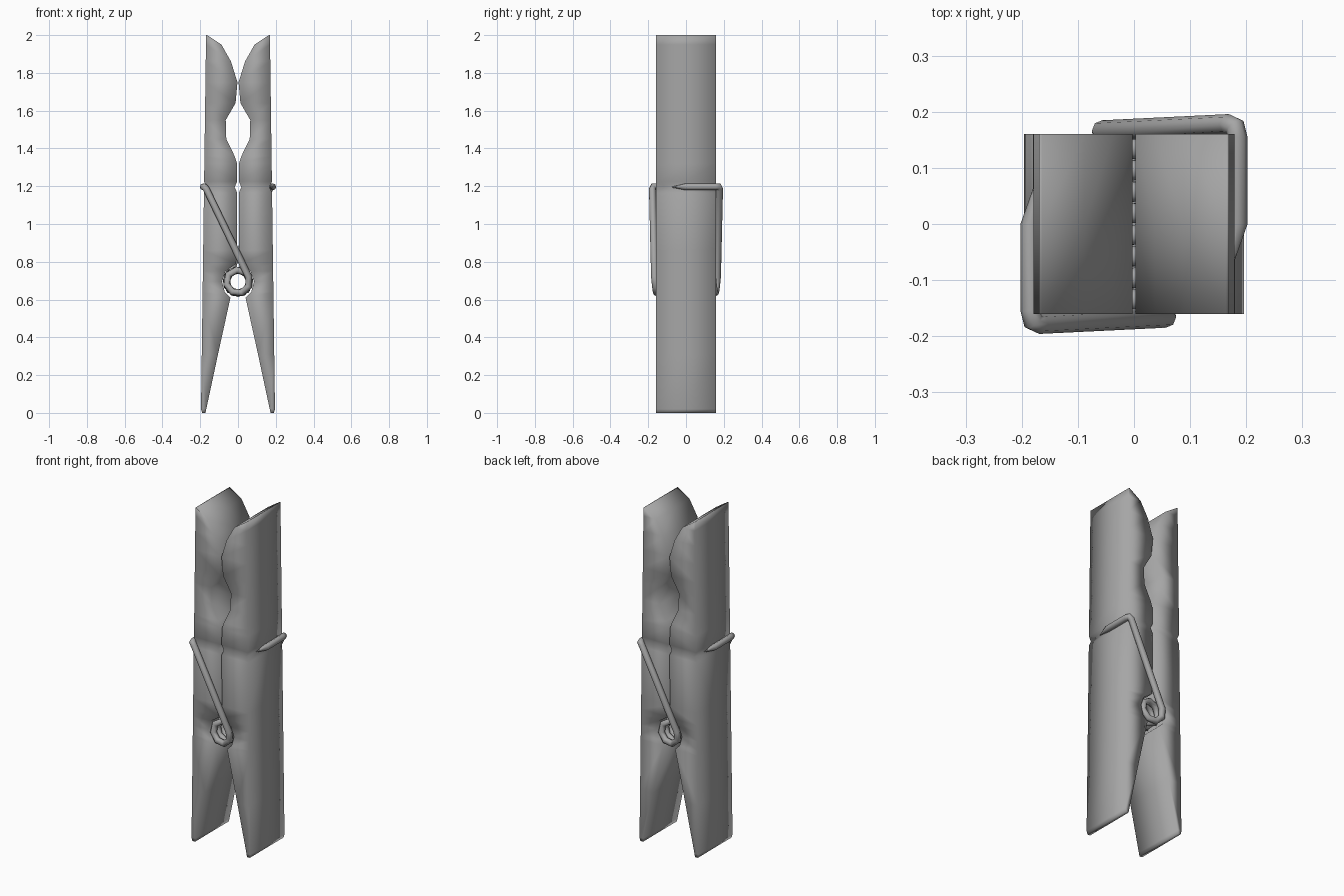
import bpy, bmesh
from math import sin, cos, radians

if "Cube" in bpy.data.objects:
    bpy.data.objects.remove(bpy.data.objects["Cube"])

# Dark grey shared by wood and wire
grey = bpy.data.materials.new("dark_grey")
grey.diffuse_color = (0.38, 0.38, 0.38, 1)
grey.use_nodes = True
grey.node_tree.nodes["Principled BSDF"].inputs["Base Color"].default_value = grey.diffuse_color


def outer_x(z):
    return 0.196 - 0.0135 * z


# Wooden half: rows of (height, inner x, optional outer x) lofted along z
rows = [
    (0.00, 0.172, 0.190), (0.02, 0.168), (0.31, 0.106), (0.61, 0.040),
    (0.64, 0.070), (0.695, 0.085), (0.75, 0.066), (0.79, 0.010),
    (0.86, 0.005), (1.165, 0.004), (1.195, 0.018, 0.166), (1.225, 0.004),
    (1.32, 0.005), (1.36, 0.018), (1.45, 0.062), (1.55, 0.065),
    (1.64, 0.013), (1.75, 0.003), (1.86, 0.037), (1.95, 0.088),
    (2.00, 0.164),
]
HALF_DEPTH = 0.16

bm = bmesh.new()
loops = []
for row in rows:
    z, xi = row[:2]
    xo = row[2] if len(row) > 2 else outer_x(z)
    ring = [(xi, -HALF_DEPTH), (xo, -HALF_DEPTH), (xo, 0),
            (xo, HALF_DEPTH), (xi, HALF_DEPTH), (xi, 0)]
    loops.append([bm.verts.new((x, y, z)) for x, y in ring])
for a, b in zip(loops, loops[1:]):
    for i in range(6):
        j = (i + 1) % 6
        bm.faces.new((a[i], a[j], b[j], b[i]))
# End caps as two quads each
for ring in (loops[0], loops[-1]):
    bm.faces.new((ring[0], ring[1], ring[2], ring[5]))
    bm.faces.new((ring[5], ring[2], ring[3], ring[4]))
bmesh.ops.recalc_face_normals(bm, faces=bm.faces)
for f in bm.faces:
    f.smooth = True
mesh = bpy.data.meshes.new("wooden_halves")
bm.to_mesh(mesh)
bm.free()
mesh.materials.append(grey)
wood = bpy.data.objects.new("wooden_halves", mesh)
bpy.context.collection.objects.link(wood)
wood.modifiers.new("other_half", "MIRROR").use_axis[0] = True

# Spring wire: one arm, the coil, then the same arm turned half a turn about z
COIL_Z, COIL_R, COIL_Y, WIRE_R = 0.695, 0.062, 0.166, 0.018
arm = [
    (-0.174, 0.075, 1.195, 0.1), (-0.184, 0.0, 1.197, 1),
    (-0.184, -0.155, 1.197, 1), (-0.180, -0.174, 1.198, 1),
    (-0.168, -0.178, 1.185, 1),
]
start, sweep, steps = 24, 360 * 9 - 132, 65
coil = []
for i in range(steps + 1):
    t = i / steps
    a = radians(start - sweep * t)
    coil.append((COIL_R * cos(a), COIL_Y * (2 * t - 1), COIL_Z + COIL_R * sin(a), 1.05))
path = arm + coil + [(-x, -y, z, r) for x, y, z, r in reversed(arm)]

curve = bpy.data.curves.new("spring_wire", "CURVE")
curve.dimensions = "3D"
curve.bevel_depth = WIRE_R
curve.bevel_resolution = 2
curve.use_fill_caps = True
curve.materials.append(grey)
spline = curve.splines.new("POLY")
spline.points.add(len(path) - 1)
for p, (x, y, z, r) in zip(spline.points, path):
    p.co = (x, y, z, 1)
    p.radius = r
spline.use_smooth = True
spring = bpy.data.objects.new("spring_wire", curve)
bpy.context.collection.objects.link(spring)
bpy.context.view_layer.objects.active = spring
spring.select_set(True)
bpy.ops.object.convert(target="MESH")
bpy.ops.object.shade_smooth()
